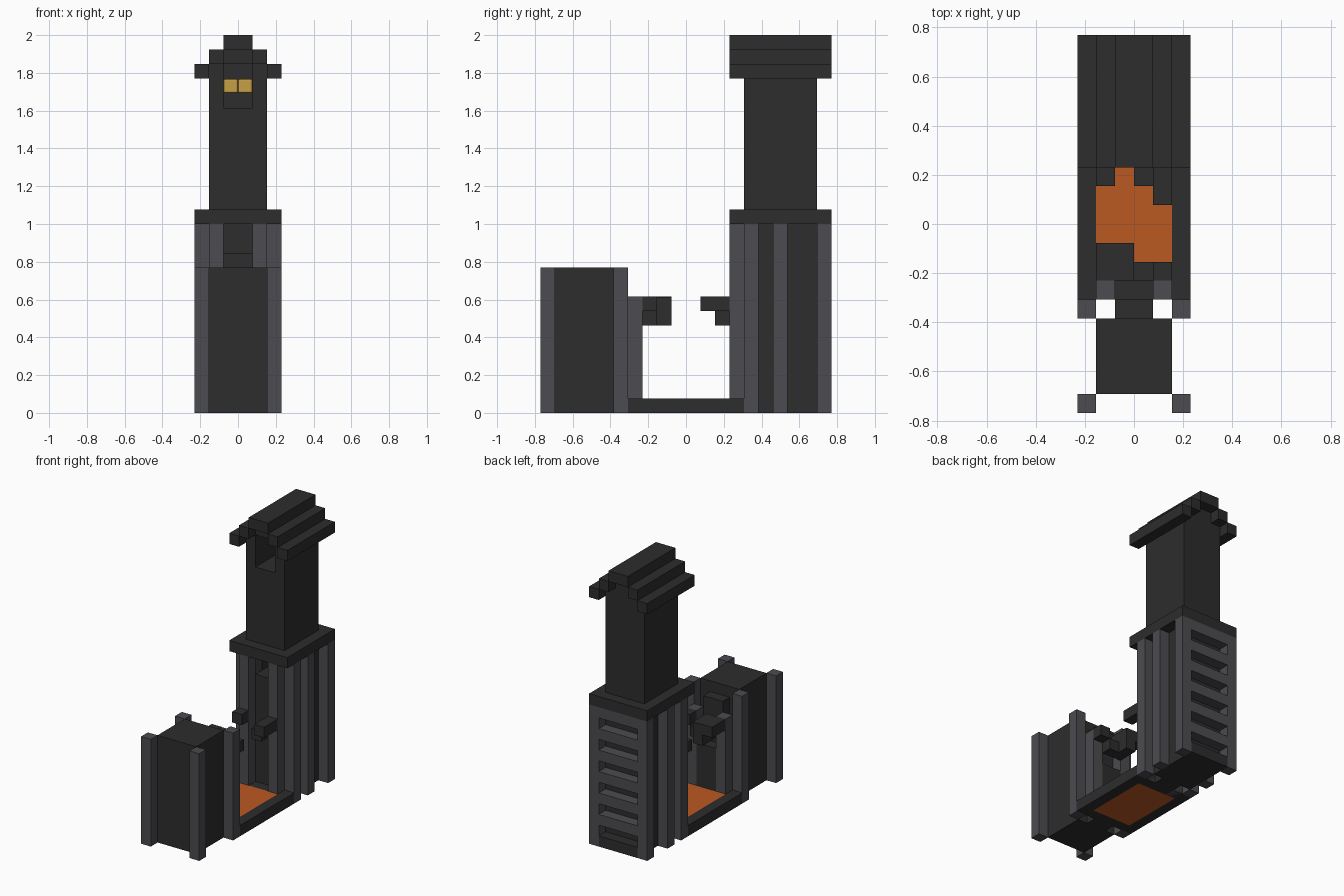
import bpy
import bmesh
from mathutils import Vector

U = 1 / 13  # size of one building block

cube = bpy.data.objects.get("Cube")
if cube:
    bpy.data.objects.remove(cube, do_unlink=True)


def material(name, rgb):
    m = bpy.data.materials.new(name)
    m.use_nodes = True
    m.diffuse_color = (*rgb, 1)
    bsdf = next(n for n in m.node_tree.nodes if n.type == "BSDF_PRINCIPLED")
    bsdf.inputs["Base Color"].default_value = (*rgb, 1)
    return m


dark = material("charcoal", (0.026, 0.026, 0.026))
grey = material("iron grey", (0.072, 0.070, 0.080))
orange = material("molten orange", (0.50, 0.10, 0.016))
gold = material("glowing gold", (0.56, 0.35, 0.06))


def build(name, mat, boxes, bevel=0):
    """One object from boxes given in block units as (x, y, z) ranges."""
    bm = bmesh.new()
    for xr, yr, zr in boxes:
        lo = Vector((xr[0], yr[0], zr[0])) * U
        hi = Vector((xr[1], yr[1], zr[1])) * U
        for v in bmesh.ops.create_cube(bm, size=1)["verts"]:
            v.co = Vector(lo[i] + (v.co[i] + 0.5) * (hi[i] - lo[i]) for i in range(3))
    mesh = bpy.data.meshes.new(name)
    bm.to_mesh(mesh)
    bm.free()
    mesh.materials.append(mat)
    ob = bpy.data.objects.new(name, mesh)
    bpy.context.collection.objects.link(ob)
    if bevel:
        mod = ob.modifiers.new("Soft edges", "BEVEL")
        mod.width = bevel
        mod.segments = 2
    return ob


def both(xr, yr, zr):
    """The same box on the left and the right side."""
    return [(xr, yr, zr), ((-xr[1], -xr[0]), yr, zr)]


# Base frame and molten pool
build("base_frame", dark,
      both((2, 3), (-4, 4), (0, 1))
      + [((-2, 2), (-4, -3), (0, 1)), ((-2, 2), (3, 4), (0, 1))])
build("molten_pool", orange, [((-2, 2), (-3, 3), (0, 1))])

# Front block with its posts
build("front_block", dark, [((-2, 2), (-9, -5), (0, 10)),
                            ((-1, 1), (-5, -4), (0, 9)),
                            ((-1, 1), (-4, -3), (1, 5))])
build("front_block_posts", grey,
      both((2, 3), (-10, -9), (0, 10)) + both((2, 3), (-5, -4), (0, 10)))
build("front_inner_posts", grey, both((1, 2), (-4, -3), (1, 8)))

# Claws reaching over the pool
build("front_claw", dark, [((-2, -1), (-3, -1), (7, 8)),
                           ((-1, 0), (-3, -1), (6, 7.98)),
                           ((0, 1), (-3, -2), (6, 7)),
                           ((1, 2), (-3, -2), (7, 8))])
build("rear_claw", dark, [((1, 2), (1, 3), (7, 8)),
                          ((0, 1), (2, 3), (6, 7)),
                          ((-2, -1), (2, 3), (7, 8))])

# Tower body with an opening high in its front
build("tower_body", dark,
      both((1, 2), (5, 6), (0, 13))
      + [((-2, 2), (6, 9), (0, 13)), ((-1, 1), (4, 6), (0, 11)),
         ((-2, 2), (9, 10), (0, 1))])
build("tower_posts", grey,
      both((1, 2), (3, 4), (0, 13)) + both((2, 3), (4, 5), (0, 13))
      + both((2, 3), (6, 7), (0, 13)) + both((2, 3), (9, 10), (0, 13)))
build("rear_grille", grey,
      [((-2, 2), (9, 10), (z, z + 1)) for z in range(2, 13, 2)])
build("tower_cap", dark, [((-3, 3), (3, 10), (13, 14))])

# Chimney, hollow behind its front window
build("chimney", dark,
      both((1, 2), (4, 9), (14, 24))
      + [((-1, 1), (4, 9), (14, 21)), ((-1, 1), (8, 9), (21, 25)),
         ((-1, 1), (4, 8), (24, 25))])
build("chimney_lamp", gold,
      [((-1, 0), (7, 8), (22, 23)), ((0, 1), (7, 8), (22, 23))], bevel=0.01)

# Stepped roof
build("roof", dark,
      both((2, 3), (3, 10), (23, 24)) + both((1, 2), (3, 10), (24, 25))
      + [((-1, 1), (3, 10), (25, 26))])
